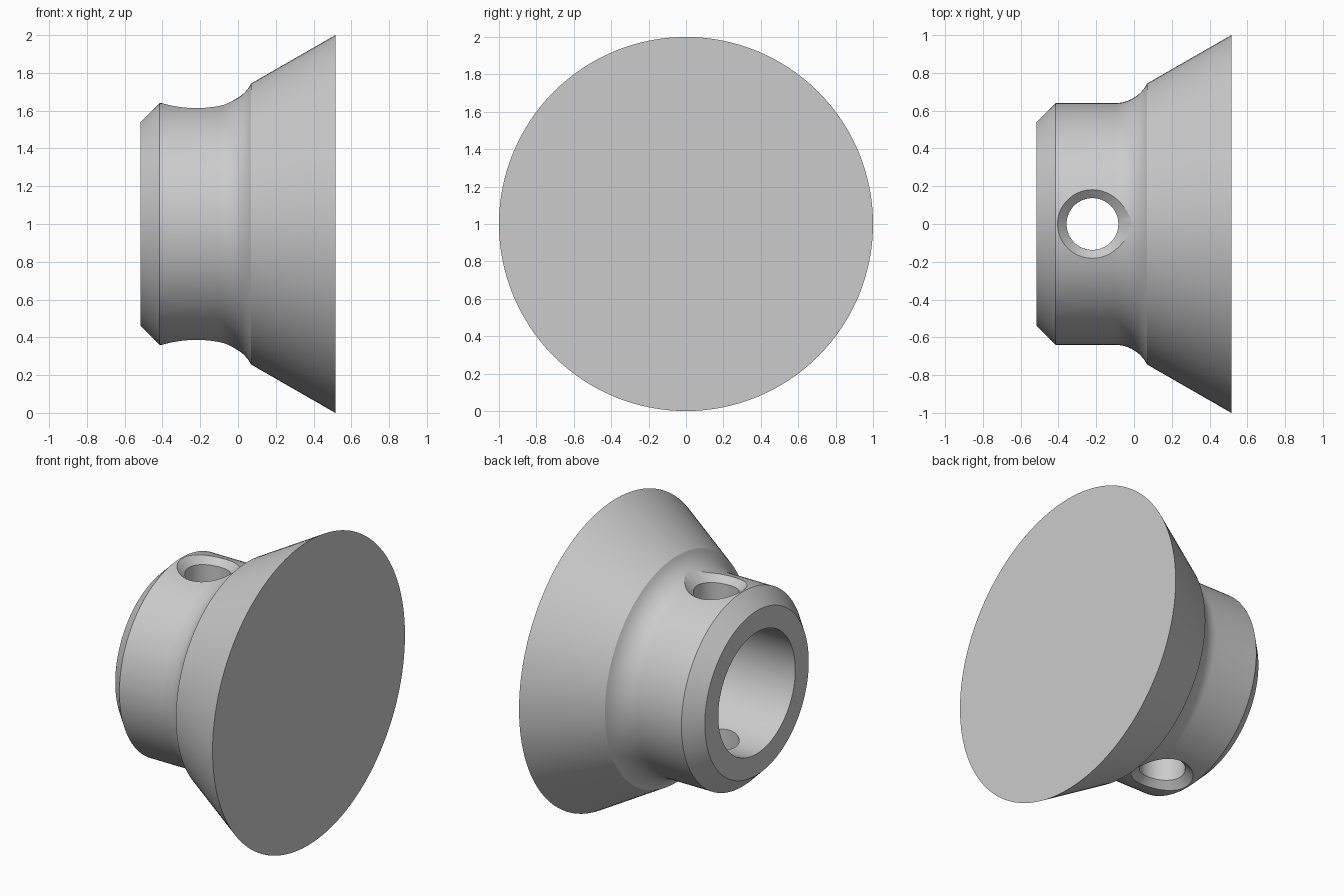
import bpy
import bmesh
from math import sin, cos, pi, radians, sqrt
from mathutils import Vector

cube = bpy.data.objects.get("Cube")
if cube:
    bpy.data.objects.remove(cube, do_unlink=True)

AXIS_Z = 1.0       # height of the turning axis
NECK = 0.64        # neck radius
HOLE_X = -0.22     # cross hole position along the axis

grey = bpy.data.materials.new("satin grey")
grey.use_nodes = True
grey.diffuse_color = (0.6, 0.6, 0.6, 1)
grey.node_tree.nodes["Principled BSDF"].inputs["Base Color"].default_value = (0.6, 0.6, 0.6, 1)


def make_object(name, bm):
    bmesh.ops.recalc_face_normals(bm, faces=bm.faces)
    mesh = bpy.data.meshes.new(name)
    bm.to_mesh(mesh)
    bm.free()
    obj = bpy.data.objects.new(name, mesh)
    obj.location.z = AXIS_Z
    obj.data.materials.append(grey)
    bpy.context.collection.objects.link(obj)
    return obj


def turned_body():
    # Half section (x, radius): flat face, cone, fillet, neck, chamfer, blind bore
    fillet = [(-0.1 + 0.19 * sin(a), NECK + 0.19 * (1 - cos(a)))
              for a in (radians(63) * i / 12 for i in range(12, -1, -1))]
    profile = [(0.515, 0), (0.515, 1), *fillet, (-0.415, NECK),
               (-0.515, 0.54), (-0.515, 0.4), (0.1, 0.4), (0.1, 0)]
    bm = bmesh.new()
    verts = [bm.verts.new((x, 0, r)) for x, r in profile]
    edges = [bm.edges.new(pair) for pair in zip(verts, verts[1:])]
    bmesh.ops.spin(bm, geom=verts + edges, cent=(0, 0, 0), axis=(1, 0, 0),
                   angle=2 * pi, steps=128, use_merge=True)
    bmesh.ops.remove_doubles(bm, verts=bm.verts, dist=0.0001)
    return make_object("flared_knob_body", bm)


def cross_hole_cutter(steps=64):
    # Each ring is (radius, height rule); the countersink follows the neck surface
    def neck_height(radius, a):
        return sqrt(NECK ** 2 - (radius * sin(a)) ** 2)

    half = [(0.205, lambda a: 0.8),
            (0.205, lambda a: neck_height(0.185, a) + 0.02),
            (0.137, lambda a: neck_height(0.137, a) - 0.048)]
    levels = [(r, h, 1) for r, h in half] + [(r, h, -1) for r, h in reversed(half)]
    bm = bmesh.new()
    rings = []
    for radius, height, side in levels:
        angles = [2 * pi * i / steps for i in range(steps)]
        rings.append([bm.verts.new(Vector((HOLE_X + radius * cos(a), radius * sin(a),
                                           side * height(a)))) for a in angles])
    for upper, lower in zip(rings, rings[1:]):
        for i in range(steps):
            j = (i + 1) % steps
            bm.faces.new((upper[i], upper[j], lower[j], lower[i]))
    bm.faces.new(rings[0])
    bm.faces.new(rings[-1])
    cutter = make_object("cross_hole_cutter", bm)
    cutter.hide_render = True
    return cutter


body = turned_body()
cutter = cross_hole_cutter()

# Drill the countersunk hole through both walls of the neck
drill = body.modifiers.new("cross hole", "BOOLEAN")
drill.operation = "DIFFERENCE"
drill.solver = "EXACT"
drill.object = cutter
bpy.ops.object.select_all(action="DESELECT")
bpy.context.view_layer.objects.active = body
body.select_set(True)
bpy.ops.object.modifier_apply(modifier=drill.name)
bpy.data.objects.remove(cutter, do_unlink=True)

bpy.ops.object.shade_smooth_by_angle(angle=radians(22))
